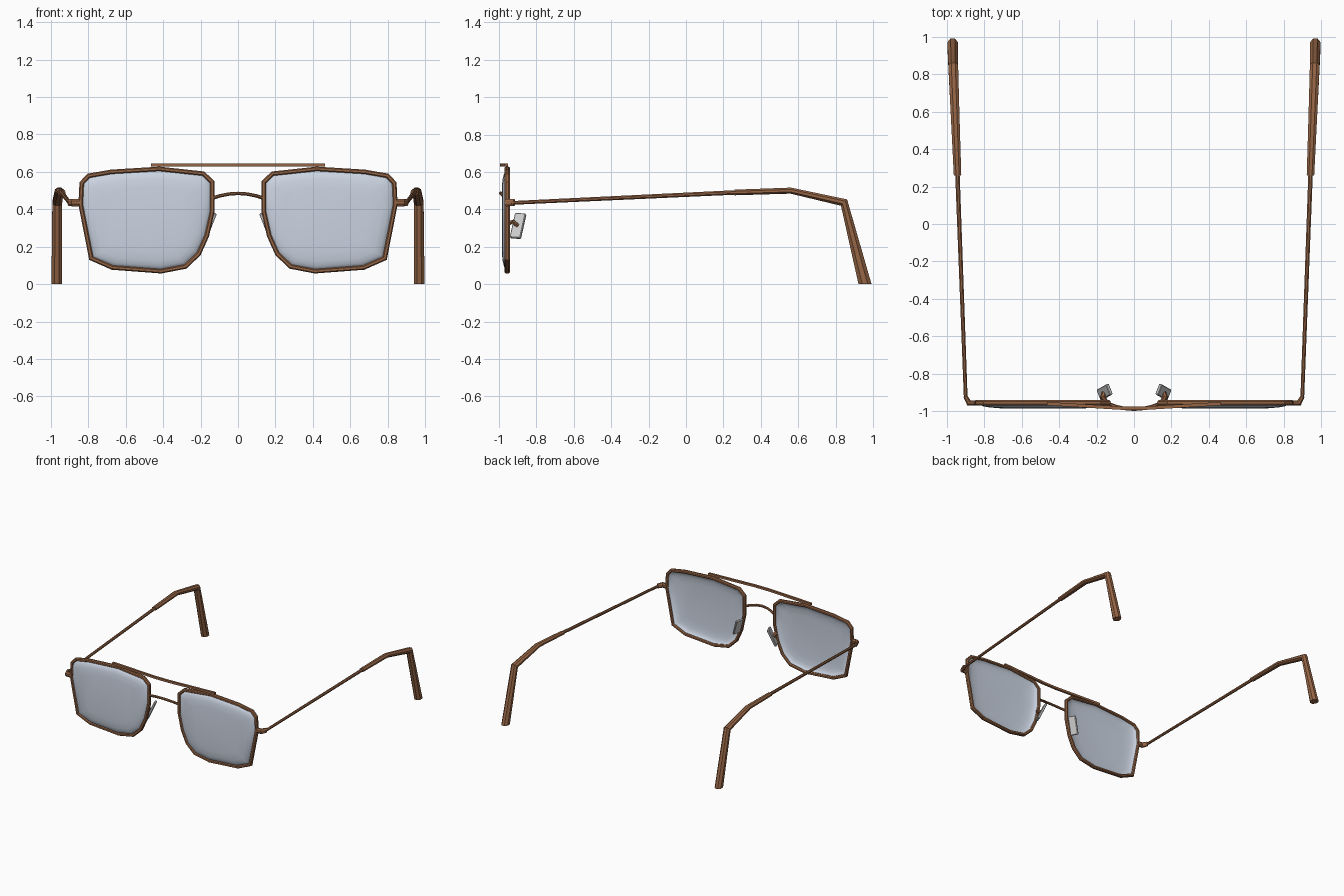
import bpy, bmesh, math
from mathutils import Vector, Matrix

if "Cube" in bpy.data.objects:
    bpy.data.objects.remove(bpy.data.objects["Cube"])

def material(name, color):
    m = bpy.data.materials.new(name)
    m.diffuse_color = color
    m.use_nodes = True
    m.node_tree.nodes["Principled BSDF"].inputs["Base Color"].default_value = m.diffuse_color
    return m

BROWN = material("brown_metal", (0.30, 0.13, 0.06, 1))
GLASS = material("tinted_glass", (0.60, 0.66, 0.76, 0.85))

def finish(name, bm, mat=None, mirror=True, angle=30):
    bmesh.ops.recalc_face_normals(bm, faces=bm.faces)
    me = bpy.data.meshes.new(name)
    bm.to_mesh(me)
    bm.free()
    ob = bpy.data.objects.new(name, me)
    bpy.context.collection.objects.link(ob)
    if mat:
        me.materials.append(mat)
    bpy.ops.object.select_all(action='DESELECT')
    ob.select_set(True)
    bpy.context.view_layer.objects.active = ob
    bpy.ops.object.shade_smooth_by_angle(angle=math.radians(angle))
    if mirror:
        mod = ob.modifiers.new("mirror", 'MIRROR')
        mod.use_mirror_merge = False
    return ob

def skin(bm, rings, closed=False, caps=True):
    n = len(rings[0])
    pairs = list(zip(rings, rings[1:])) + ([(rings[-1], rings[0])] if closed else [])
    for a, b in pairs:
        for i in range(n):
            j = (i + 1) % n
            bm.faces.new((a[i], a[j], b[j], b[i]))
    if caps and not closed:
        bm.faces.new(rings[0])
        bm.faces.new(rings[-1])

def sweep(name, path, radii, ref, sides=8, mirror=True, flat_end=False):
    """Mitred tube along a path; radii = (along ref, across ref) per point."""
    pts = [Vector(p) for p in path]
    ref = Vector(ref)
    bm = bmesh.new()
    rings = []
    k = 1 / math.cos(math.pi / sides)
    for i, p in enumerate(pts):
        t1 = (p - pts[max(i - 1, 0)]).normalized()
        t2 = (pts[min(i + 1, len(pts) - 1)] - p).normalized()
        t = (t1 + t2).normalized()
        miter = 1 / max(t.dot(t1), t.dot(t2))
        u = (ref - t * ref.dot(t)).normalized()
        v = t.cross(u)
        ru, rv = radii[i] if isinstance(radii, list) else radii
        ring = []
        for s in range(sides):
            a = 2 * math.pi * (s + 0.5) / sides
            ring.append(bm.verts.new(p + u * ru * k * math.cos(a) + v * rv * miter * k * math.sin(a)))
        rings.append(ring)
    if flat_end:
        for vert in rings[-1]:
            vert.co.z = 0
    skin(bm, rings)
    return finish(name, bm, BROWN, mirror)

# Outline of one rim (x, z)
OUT = [(.805, .59), (.68, .612), (.42, .628), (.18, .602), (.125, .55), (.125, .39),
       (.155, .255), (.20, .155), (.275, .083), (.41, .057), (.675, .077),
       (.795, .13), (.853, .425), (.847, .545)]

def inset(d):
    res = []
    for i in range(len(OUT)):
        a, b, c = (Vector(OUT[(i + k) % len(OUT)]) for k in (-1, 0, 1))
        n1 = Vector((-(b - a).y, (b - a).x)).normalized()
        n2 = Vector((-(c - b).y, (c - b).x)).normalized()
        m = (n1 + n2).normalized()
        res.append(b + m * d / m.dot(n1))
    return res

# Rims: bevelled band following the outline
bm = bmesh.new()
section = [(0, -.949), (0, -.963), (.006, -.971), (.018, -.971),
           (.024, -.963), (.024, -.949), (.018, -.941), (.006, -.941)]
loops = [[bm.verts.new((p.x, y, p.y)) for p in inset(d)] for d, y in section]
skin(bm, loops, closed=True)
finish("rim", bm, BROWN)

# Lenses: shallow domed panes with a thin shell
bm = bmesh.new()
C = Vector((.485, .345))
base = inset(.015)
loops = []
for s, y in [(1, -.952), (.965, -.965), (.91, -.974), (.82, -.980), (.65, -.985)]:
    loops.append([bm.verts.new((C.x + (p.x - C.x) * s, y, C.y + (p.y - C.y) * s)) for p in base])
skin(bm, loops, caps=False)
bm.faces.new(loops[-1])
lens = finish("lens", bm, GLASS, angle=60)
if sum(p.normal.y * p.area for p in lens.data.polygons) > 0:
    lens.data.flip_normals()
shell = lens.modifiers.new("shell", 'SOLIDIFY')
shell.thickness = .006
shell.offset = -1

# Top bar, bowed forward
xs = [-.465, -.31, -.155, -.06, .06, .155, .31, .465]
sweep("top_bar", [(x, -.988 + .028 * min(1, abs(x) / .465), .637) for x in xs],
      (.0085, .009), (0, 0, 1), sides=4, mirror=False)

# Bridge between the rims
xs = [-.135, -.10, -.05, 0, .05, .10, .135]
sweep("bridge", [(x, -.990 + .03 * (x / .135) ** 2, .485 - .025 * (x / .135) ** 2) for x in xs],
      (.009, .009), (0, 0, 1), mirror=False)

# Hinge end pieces
sweep("hinge", [(.835, -.957, .436), (.882, -.957, .436), (.902, -.918, .436)],
      [(.02, .014), (.02, .014), (.018, .011)], (0, 0, 1))

# Temple rods
sweep("temple_rod", [(.899, -.935, .434), (.944, .28, .491)],
      [(.010, .010), (.012, .012)], (1, 0, 0))

# Temple sleeves with bent ear tips
sweep("temple_tip", [(.943, .26, .490), (.955, .56, .500), (.966, .845, .436), (.969, .957, 0)],
      [(.020, .015), (.023, .016), (.026, .020), (.028, .036)], (1, 0, 0), flat_end=True)

# Nose pad arms
sweep("nose_pad_arm", [(.150, -.948, .325), (.168, -.925, .335), (.160, -.900, .312)],
      (.010, .010), (0, 0, 1), sides=6)

# Nose pads: thin tilted plates
bm = bmesh.new()
bmesh.ops.create_cube(bm, size=1)
bmesh.ops.scale(bm, vec=(.018, .062, .145), verts=bm.verts)
bmesh.ops.bevel(bm, geom=bm.edges[:], offset=.004, segments=1, affect='EDGES')
rot = Matrix.Rotation(math.radians(-20), 4, 'Z') @ Matrix.Rotation(math.radians(-24), 4, 'Y') \
    @ Matrix.Rotation(math.radians(-4), 4, 'X')
bmesh.ops.transform(bm, matrix=Matrix.Translation((.157, -.898, .311)) @ rot, verts=bm.verts)
finish("nose_pad", bm)
